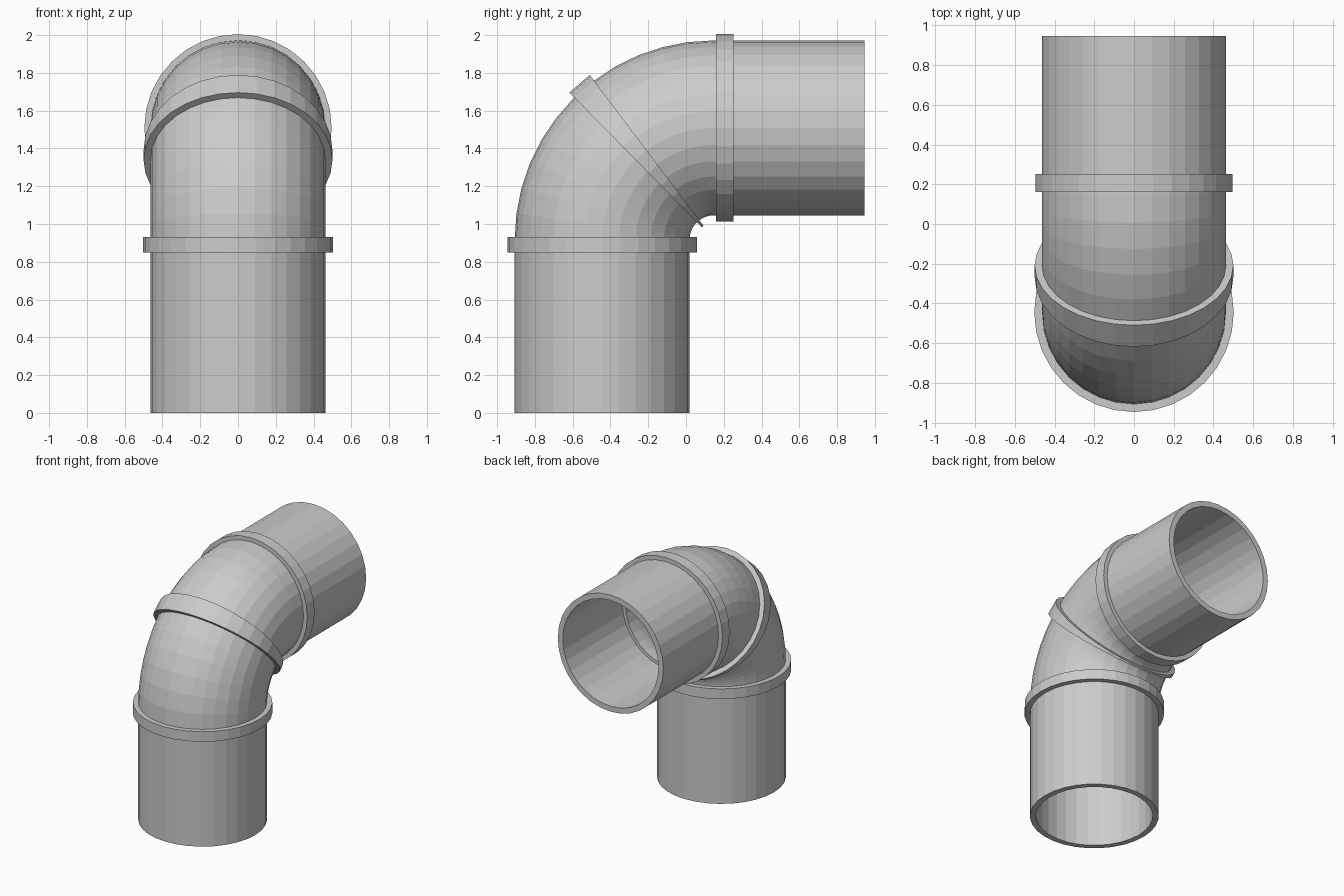
import bpy, bmesh
from math import sin, cos, pi, radians

if "Cube" in bpy.data.objects:
    bpy.data.objects.remove(bpy.data.objects["Cube"])

SIDES = 32
BEND_Y, BEND_Z, BEND_R = 0.148, 0.917, 0.592   # bend centre and sweep radius
PIPE_R, BORE_R, COLLAR_R = 0.463, 0.42, 0.502


def station(angle, slide=0.0):
    """Point on the pipe centreline at a bend angle, slid along the tangent."""
    a = radians(angle)
    return (BEND_Y - BEND_R * cos(a) + slide * sin(a),
            BEND_Z + BEND_R * sin(a) + slide * cos(a), a)


def tube(name, stations, outer, inner):
    """Hollow tube with end rims swept through the stations."""
    bm = bmesh.new()

    def ring(st, r):
        y, z, a = st
        return [bm.verts.new((r * cos(t), y - r * sin(t) * cos(a), z + r * sin(t) * sin(a)))
                for t in (2 * pi * i / SIDES for i in range(SIDES))]

    loops = [ring(s, outer) for s in stations]
    loops += [ring(s, inner) for s in reversed(stations)]
    for k, lo in enumerate(loops):
        hi = loops[(k + 1) % len(loops)]
        for i in range(SIDES):
            j = (i + 1) % SIDES
            bm.faces.new((lo[i], lo[j], hi[j], hi[i]))
    bmesh.ops.recalc_face_normals(bm, faces=bm.faces)
    me = bpy.data.meshes.new(name)
    bm.to_mesh(me)
    bm.free()
    ob = bpy.data.objects.new(name, me)
    bpy.context.collection.objects.link(ob)
    return ob


# Straight pipes
tube("lower_pipe", [station(0, -BEND_Z), station(0, -0.03)], PIPE_R, BORE_R)
tube("upper_pipe", [station(90, 0.05), station(90, 0.945 - BEND_Y)], PIPE_R, BORE_R)

# Elbow in twelve steps, with short straight ends
elbow = [station(0, -0.03)] + [station(7.5 * i) for i in range(13)] + [station(90, 0.05)]
tube("elbow", elbow, PIPE_R, 0.395)

# Collars at both joints and the wedge-shaped one in the middle of the bend
tube("lower_collar", [station(0, -0.067), station(0, 0.013)], COLLAR_R, 0.44)
tube("upper_collar", [station(90, 0.012), station(90, 0.104)], 0.496, 0.44)
tube("middle_collar", [station(45.5), station(53)], 0.5, 0.44)
